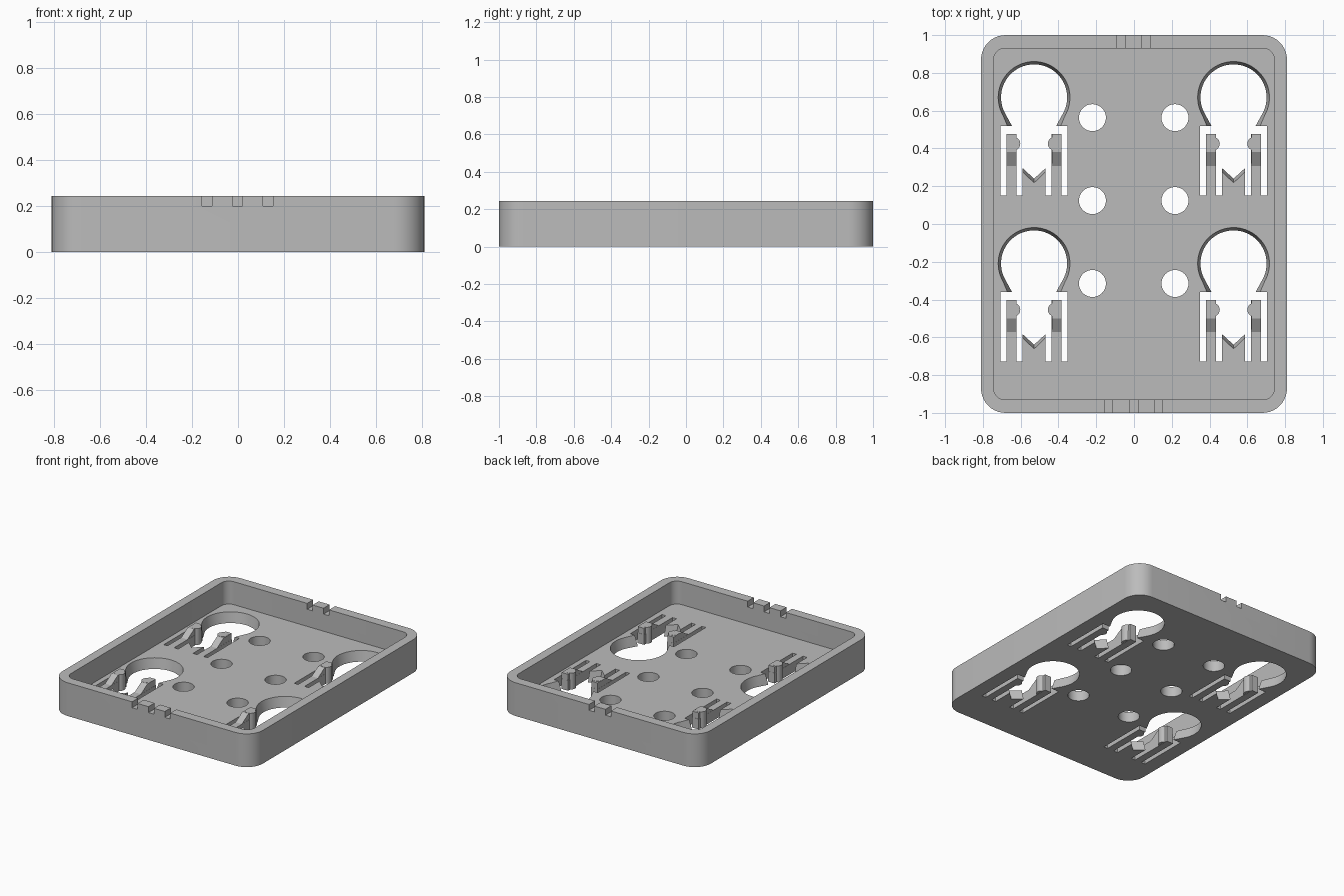
import bpy, bmesh
from math import sin, cos, radians

if "Cube" in bpy.data.objects:
    bpy.data.objects.remove(bpy.data.objects["Cube"])

grey = bpy.data.materials.new("plain grey")
grey.use_nodes = True
grey.diffuse_color = (0.5, 0.5, 0.5, 1)
grey.node_tree.nodes["Principled BSDF"].inputs["Base Color"].default_value = (0.5, 0.5, 0.5, 1)

FLOOR, HEIGHT = 0.075, 0.243


def loft(name, low, high, z0, z1, at=(0, 0)):
    """Solid between two outlines with equal point counts."""
    bm = bmesh.new()
    a = [bm.verts.new((x + at[0], y + at[1], z0)) for x, y in low]
    b = [bm.verts.new((x + at[0], y + at[1], z1)) for x, y in high]
    bm.faces.new(a[::-1])
    bm.faces.new(b)
    n = len(a)
    for i in range(n):
        j = (i + 1) % n
        bm.faces.new((a[i], a[j], b[j], b[i]))
    bmesh.ops.recalc_face_normals(bm, faces=bm.faces[:])
    mesh = bpy.data.meshes.new(name)
    bm.to_mesh(mesh)
    bm.free()
    obj = bpy.data.objects.new(name, mesh)
    bpy.context.collection.objects.link(obj)
    mesh.materials.append(grey)
    return obj


def arc(cx, cy, r, start, end, steps):
    angles = [radians(start + (end - start) * i / steps) for i in range(steps + 1)]
    return [(cx + r * cos(t), cy + r * sin(t)) for t in angles]


def rounded(w, d, r):
    pts = []
    for k, (sx, sy) in enumerate(((1, 1), (-1, 1), (-1, -1), (1, -1))):
        pts += arc(sx * (w - r), sy * (d - r), r, 90 * k, 90 * k + 90, 10)
    return pts


def rect(x0, x1, y0, y1):
    return [(x0, y0), (x1, y0), (x1, y1), (x0, y1)]


def keyhole(r, neck):
    return [(-neck, -0.158), (neck, -0.158)] + arc(0, 0, r, -30, 210, 48)


def clip_slots(tip, shoulder):
    """Slots that free two spring arms and a notched tongue."""
    half = [(0.06, shoulder), (0.06, -0.52), (0.093, -0.52), (0.093, -0.193),
            (0.146, -0.193), (0.146, -0.52), (0.177, -0.52), (0.177, -0.152)]
    return [(0, tip)] + half + [(-x, y) for x, y in reversed(half)]


def cut(target, cutter):
    mod = target.modifiers.new("cut", "BOOLEAN")
    mod.operation = "DIFFERENCE"
    mod.solver = "EXACT"
    mod.object = cutter
    bpy.context.view_layer.objects.active = target
    bpy.ops.object.modifier_apply(modifier=mod.name)
    bpy.data.objects.remove(cutter)


# Open tray with rounded corners
outer = rounded(0.81, 1.0, 0.13)
inner = rounded(0.743, 0.93, 0.06)
tray = loft("tray", outer, outer, 0, HEIGHT)
cut(tray, loft("cavity", inner, inner, FLOOR, 0.4))

# Round holes in the floor
for x in (-0.22, 0.217):
    for y in (0.563, 0.124, -0.315):
        ring = arc(x, y, 0.0715, 0, 348.75, 31)
        cut(tray, loft("hole", ring, ring, -0.1, 0.15))

# Marking notches in the front and back rims
for y, centres in ((-0.97, (-0.135, -0.002, 0.13)), (0.97, (-0.07, 0.063))):
    for x in centres:
        box = rect(x - 0.022, x + 0.022, y - 0.06, y + 0.06)
        cut(tray, loft("notch", box, box, 0.2, 0.3))

# Tapered keyholes with spring clips below them
for x in (-0.529, 0.527):
    for y in (0.67, -0.209):
        at = (x, y)
        cut(tray, loft("keyhole", keyhole(0.175, 0.113), keyhole(0.19, 0.138),
                       -0.0001, FLOOR + 0.0001, at))
        cut(tray, loft("slots", clip_slots(-0.43, -0.375), clip_slots(-0.452, -0.395),
                       -0.0001, FLOOR + 0.0001, at))
        for side, word in ((-1, "left"), (1, "right")):
            x0, x1 = sorted((side * 0.094, side * 0.145))
            loft("clip_ramp_" + word, rect(x0, x1, -0.38, -0.194),
                 rect(x0, x1, -0.29, -0.194), FLOOR - 0.01, 0.12, at)
            ring = arc(side * 0.109, -0.245, 0.036, 0, 345, 23)
            loft("clip_bump_" + word, ring, ring, 0.002, 0.121, at)

# Smooth the curved walls and keep the corners crisp
bpy.ops.object.select_all(action="DESELECT")
for obj in bpy.context.collection.objects:
    if obj.type == "MESH":
        obj.select_set(True)
bpy.context.view_layer.objects.active = tray
bpy.ops.object.shade_smooth_by_angle(angle=radians(25))
